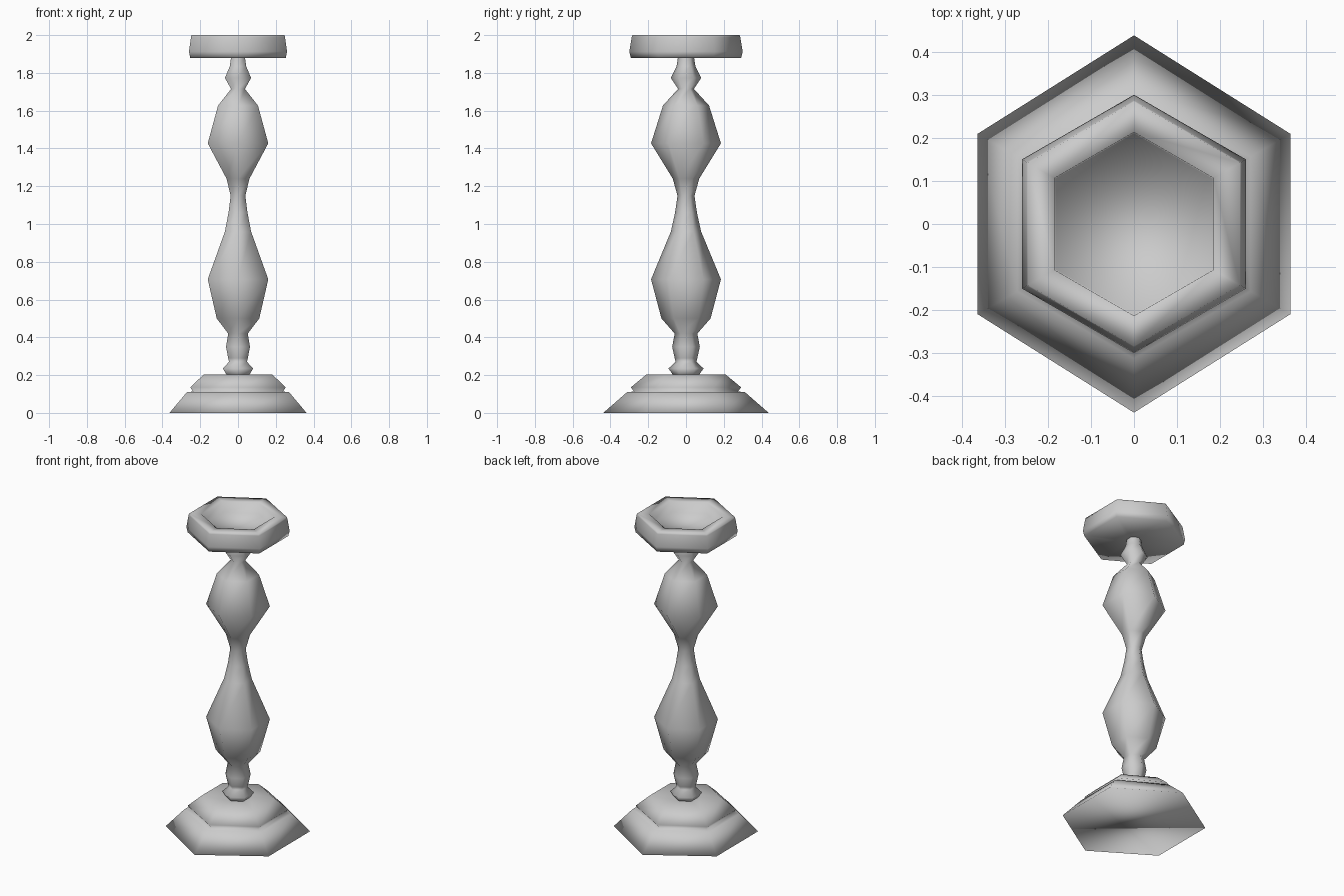
import bpy, bmesh, math

if "Cube" in bpy.data.objects:
    bpy.data.objects.remove(bpy.data.objects["Cube"])

SIDES = 6


def hex_lathe(name, profile, cap_start=False, cap_end=False):
    """Stack six-sided rings from (corner radius, height) pairs, corners on +-y."""
    bm = bmesh.new()
    rings = []
    for r, z in profile:
        ring = []
        for i in range(SIDES):
            a = math.pi / 2 + i * math.tau / SIDES
            ring.append(bm.verts.new((r * math.cos(a), r * math.sin(a), z)))
        rings.append(ring)
    for low, high in zip(rings, rings[1:]):
        for i in range(SIDES):
            j = (i + 1) % SIDES
            bm.faces.new((low[i], low[j], high[j], high[i]))
    if cap_start:
        bm.faces.new(rings[0][::-1])
    if cap_end:
        bm.faces.new(rings[-1])
    mesh = bpy.data.meshes.new(name)
    bm.to_mesh(mesh)
    bm.free()
    for p in mesh.polygons:
        p.use_smooth = True
    obj = bpy.data.objects.new(name, mesh)
    bpy.context.collection.objects.link(obj)
    return obj


# Two-tier foot, flat underneath
foot = hex_lathe("stepped_foot", [
    (0.419, 0.0), (0.312, 0.11), (0.275, 0.113),
    (0.292, 0.135), (0.21, 0.203), (0.07, 0.203)], cap_start=True)
# The two pointed ends of the lowest ring reach a little further out
for v in foot.data.vertices:
    if v.co.z < 0.01 and abs(v.co.x) < 0.01:
        v.co.y *= 1.045

# Turned stem with two large bulbs and small collars
hex_lathe("turned_stem", [
    (0.07, 0.203), (0.093, 0.235), (0.055, 0.27), (0.06, 0.29),
    (0.073, 0.35), (0.06, 0.42), (0.13, 0.50), (0.185, 0.707),
    (0.08, 0.96), (0.058, 1.06), (0.045, 1.15), (0.07, 1.24),
    (0.185, 1.427), (0.122, 1.627), (0.042, 1.715), (0.08, 1.773),
    (0.05, 1.835), (0.043, 1.88)])

# Candle dish: flat underside, tapered wall, flat rim, recessed floor
hex_lathe("candle_dish", [
    (0.043, 1.88), (0.292, 1.88), (0.30, 1.913), (0.287, 1.99),
    (0.284, 2.0), (0.213, 2.0), (0.21, 1.93)], cap_end=True)
